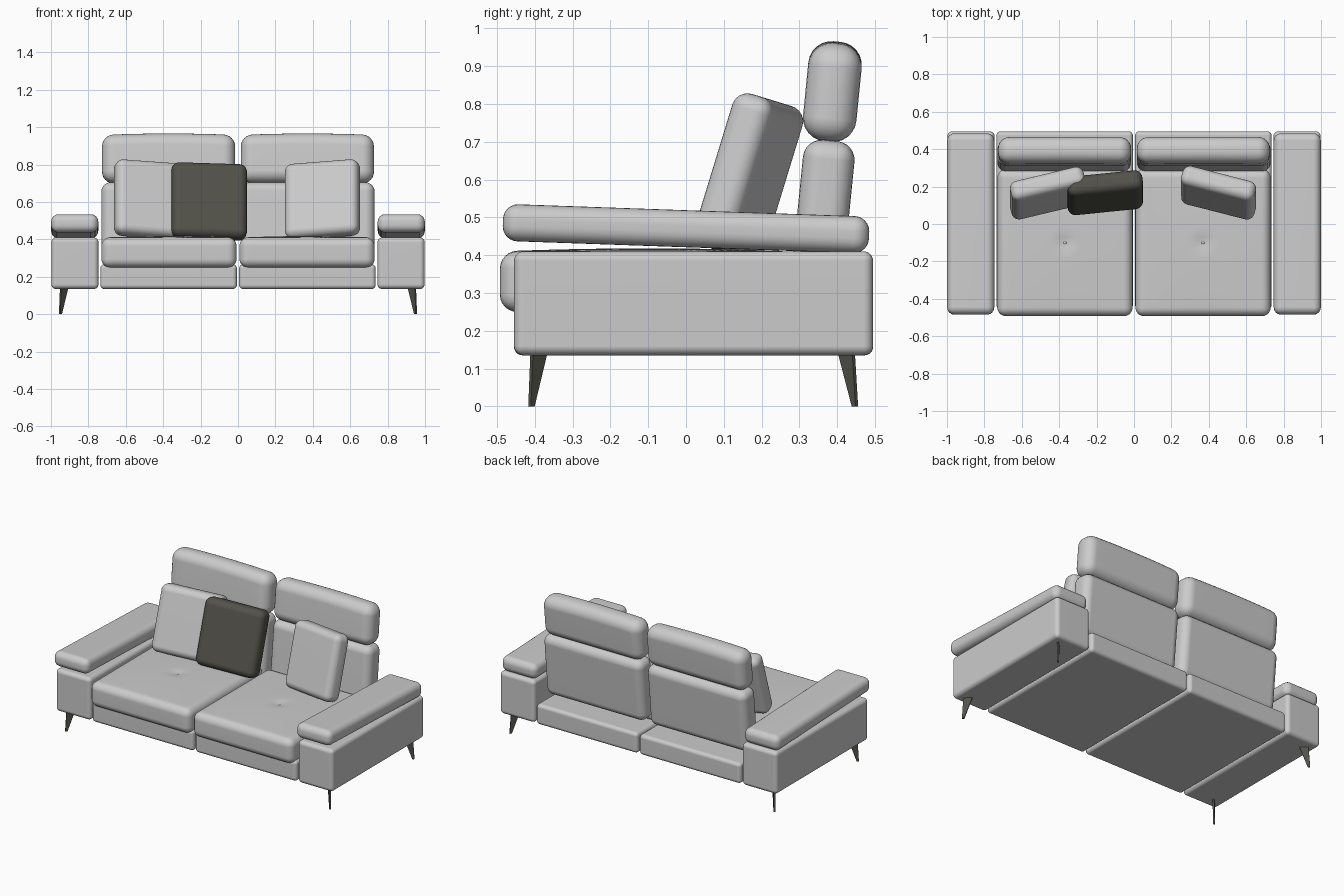
import bpy, bmesh, math
from mathutils import Vector, Euler

old = bpy.data.objects.get("Cube")
if old:
    bpy.data.objects.remove(old, do_unlink=True)


def material(name, colour):
    m = bpy.data.materials.new(name)
    m.use_nodes = True
    m.diffuse_color = (*colour, 1)
    bsdf = m.node_tree.nodes["Principled BSDF"]
    bsdf.inputs["Base Color"].default_value = (*colour, 1)
    bsdf.inputs["Roughness"].default_value = 0.8
    return m


GREY = material("light grey fabric", (0.6, 0.6, 0.6))
DARK = material("dark charcoal", (0.085, 0.083, 0.068))


def add_object(name, bm, mat, smooth=True):
    bmesh.ops.recalc_face_normals(bm, faces=bm.faces)
    mesh = bpy.data.meshes.new(name)
    bm.to_mesh(mesh)
    bm.free()
    mesh.materials.append(mat)
    obj = bpy.data.objects.new(name, mesh)
    bpy.context.collection.objects.link(obj)
    if smooth:
        for p in mesh.polygons:
            p.use_smooth = True
        obj.modifiers.new("even shading", 'WEIGHTED_NORMAL')
    return obj


def soft_box(name, centre, size, radius, mat=GREY, lean=0, yaw=0, cuts=(0, 0), shape=None):
    """Rounded box; optional grid cuts along x and y let shape() move its points."""
    bm = bmesh.new()
    bmesh.ops.create_cube(bm, size=1)
    bmesh.ops.scale(bm, vec=size, verts=bm.verts)
    bmesh.ops.bevel(bm, geom=bm.edges[:], offset=radius, segments=6,
                    profile=0.5, affect='EDGES')
    for axis, count in enumerate(cuts):
        normal = Vector((axis == 0, axis == 1, 0))
        span = size[axis] - 2 * radius
        for i in range(count):
            at = normal * span * ((i + 1) / (count + 1) - 0.5)
            bmesh.ops.bisect_plane(bm, geom=bm.verts[:] + bm.edges[:] + bm.faces[:],
                                   plane_co=at, plane_no=normal, dist=1e-5)
    if shape:
        for v in bm.verts:
            shape(v.co)
    obj = add_object(name, bm, mat)
    obj.location = centre
    obj.rotation_mode = 'ZYX'
    obj.rotation_euler = Euler((math.radians(lean), 0, math.radians(yaw)), 'ZYX')
    return obj


def crown(co):
    # slight arch along the top edge
    if co.z > 0:
        co.z += 0.008 * (1 - (co.x / 0.36) ** 2)


BUTTON = Vector((0.0, 0.0))


def tuft(co):
    # gentle dome with a dimple around the button
    if co.z > 0.07:
        dome = max(0, 1 - (co.x / 0.36) ** 2) * max(0, 1 - (co.y / 0.39) ** 2)
        dist = (Vector((co.x, co.y)) - BUTTON).length
        co.z += 0.008 * dome - 0.012 * math.exp(-(dist / 0.035) ** 2)


def leg(name, sx, sy, y_top, y_foot):
    # thin tapered plate set diagonally under the corner
    bm = bmesh.new()
    across = Vector((sx, -sy, 0)).normalized() * 0.005
    outline = [(0.948, y_top, 0.15), (0.908, y_top - 0.04, 0.15),
               (0.945, y_foot - 0.01, 0), (0.954, y_foot, 0)]
    rings = []
    for off in (across, -across):
        rings.append([bm.verts.new(Vector((x * sx, y * sy, z)) + off) for x, y, z in outline])
    bm.faces.new(rings[0])
    bm.faces.new(rings[1][::-1])
    for i in range(4):
        j = (i + 1) % 4
        bm.faces.new((rings[0][i], rings[1][i], rings[1][j], rings[0][j]))
    add_object(name, bm, DARK, smooth=False)


# Both halves of the sofa
for side, s in (("left", 1), ("right", -1)):
    soft_box(f"{side}_arm", (0.872 * s, 0.02, 0.2725), (0.252, 0.95, 0.275), 0.025)
    soft_box(f"{side}_arm_pad", (0.873 * s, 0, 0.47), (0.252, 0.97, 0.098), 0.04, lean=-2)
    soft_box(f"{side}_seat_base", (0.371 * s, 0.02, 0.201), (0.73, 0.95, 0.132), 0.022)
    soft_box(f"{side}_seat_cushion", (0.369 * s, -0.1, 0.33), (0.722, 0.785, 0.16), 0.045,
             cuts=(23, 25), shape=tuft)
    soft_box(f"{side}_lower_back_cushion", (0.373 * s, 0.3625, 0.502), (0.715, 0.137, 0.405),
             0.05, lean=-5.7)
    soft_box(f"{side}_headrest_cushion", (0.371 * s, 0.387, 0.829), (0.712, 0.142, 0.258),
             0.062, lean=-5.7, cuts=(9, 0), shape=crown)

    # seat button
    bm = bmesh.new()
    bmesh.ops.create_uvsphere(bm, u_segments=12, v_segments=8, radius=0.008)
    bmesh.ops.scale(bm, vec=(1, 1, 0.5), verts=bm.verts)
    button = add_object(f"{side}_seat_button", bm, GREY)
    button.location = (0.369 * s, -0.1, 0.407)

    leg(f"{side}_front_leg", s, -1, 0.408, 0.414)
    leg(f"{side}_back_leg", s, 1, 0.443, 0.452)

# Loose pillows
PILLOW = (0.405, 0.112, 0.415)
soft_box("right_pillow", (-0.462, 0.165, 0.612), PILLOW, 0.042, lean=-17, yaw=14)
soft_box("dark_pillow", (-0.155, 0.167, 0.603), PILLOW, 0.042, DARK, lean=-17, yaw=6)
soft_box("left_pillow", (0.452, 0.167, 0.612), PILLOW, 0.042, lean=-17, yaw=-15)
